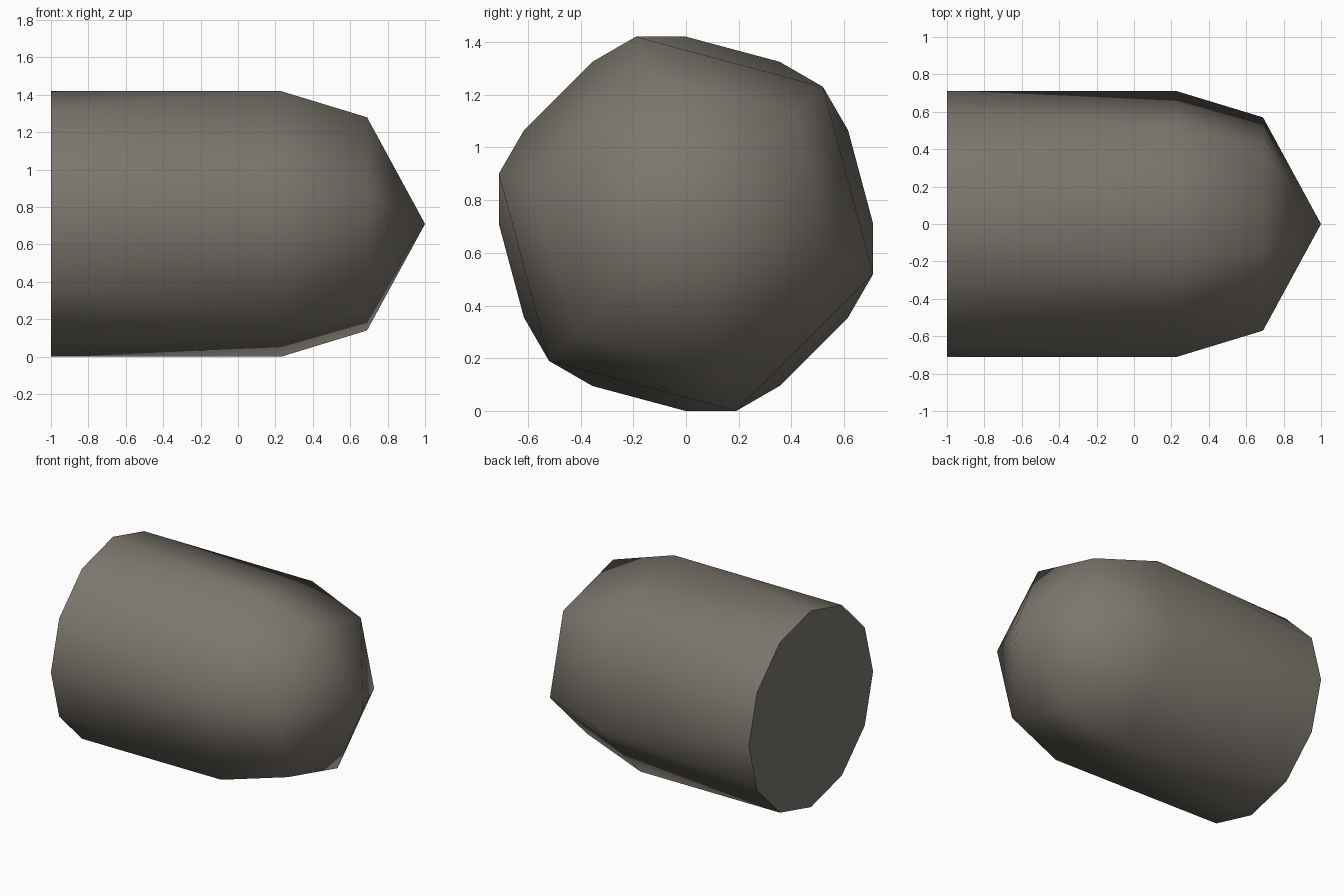
import bpy, bmesh, math

if "Cube" in bpy.data.objects:
    bpy.data.objects.remove(bpy.data.objects["Cube"])

R = 0.71  # half height, and height of the axis


def ring(bm, x, radius, count, start):
    """Ring of points around the x axis."""
    pts = []
    for i in range(count):
        a = math.radians(start) + i * math.tau / count
        pts.append(bm.verts.new((x, radius * math.cos(a), R + radius * math.sin(a))))
    return pts


bm = bmesh.new()
base = ring(bm, -1.0, R, 12, 30)               # twelve-sided flat end
shoulder = ring(bm, 0.23, 0.735, 6, 45)        # six-sided shoulder
neck = ring(bm, 0.69, 0.59, 6, 45)             # six-sided ring near the tip
tip = bm.verts.new((1.0, 0, R))

bm.faces.new(base)
for i in range(6):
    j = (i + 1) % 6
    a, b, c = base[2 * i], base[2 * i + 1], base[(2 * i + 2) % 12]
    bm.faces.new((a, b, shoulder[i]))
    bm.faces.new((b, c, shoulder[j], shoulder[i]))
    bm.faces.new((shoulder[i], shoulder[j], neck[j], neck[i]))
    bm.faces.new((neck[i], neck[j], tip))
bmesh.ops.recalc_face_normals(bm, faces=bm.faces)

# Smooth body, crisp rim round the flat end
for f in bm.faces:
    f.smooth = len(f.verts) != 12
for e in bm.edges:
    if any(len(f.verts) == 12 for f in e.link_faces):
        e.smooth = False

mesh = bpy.data.meshes.new("bullet_body")
bm.to_mesh(mesh)
bm.free()
body = bpy.data.objects.new("bullet_body", mesh)
bpy.context.collection.objects.link(body)

mat = bpy.data.materials.new("warm grey")
mat.diffuse_color = (0.2, 0.18, 0.152, 1)
mat.use_nodes = True
mat.node_tree.nodes["Principled BSDF"].inputs["Base Color"].default_value = mat.diffuse_color
mesh.materials.append(mat)
